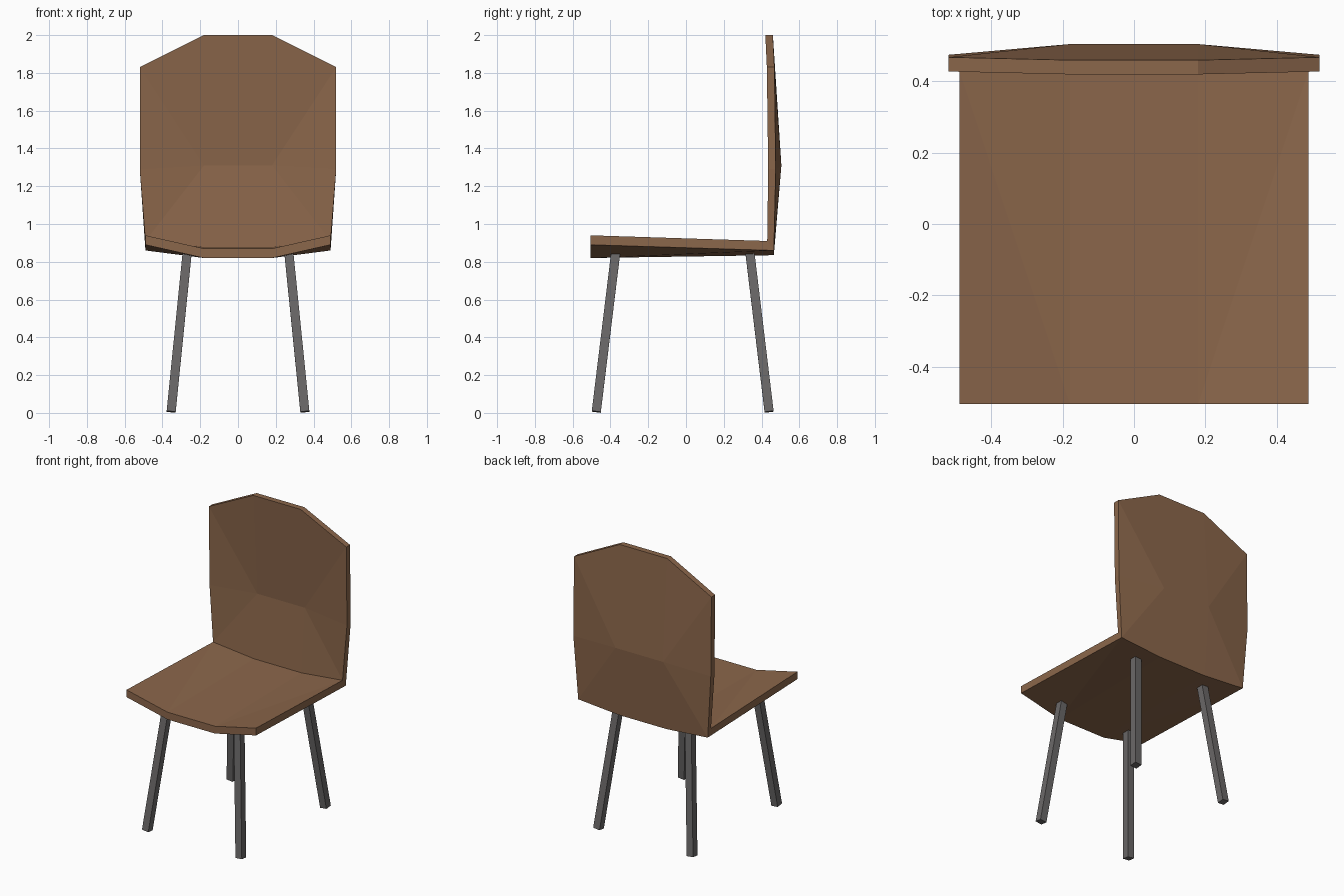
import bpy, bmesh
from mathutils import Vector, Matrix

if "Cube" in bpy.data.objects:
    bpy.data.objects.remove(bpy.data.objects["Cube"])


def material(name, rgb):
    m = bpy.data.materials.new(name)
    m.diffuse_color = (*rgb, 1)
    m.use_nodes = True
    m.node_tree.nodes["Principled BSDF"].inputs["Base Color"].default_value = m.diffuse_color
    return m


wood = material("brown wood", (0.26, 0.135, 0.07))
metal = material("grey metal", (0.145, 0.138, 0.138))


def finish(bm, name, mat):
    bmesh.ops.recalc_face_normals(bm, faces=bm.faces)
    me = bpy.data.meshes.new(name)
    bm.to_mesh(me)
    bm.free()
    me.materials.append(mat)
    ob = bpy.data.objects.new(name, me)
    bpy.context.collection.objects.link(ob)


# Bent shell: rows run from seat front, over the bend, to the top of the back.
# Each row holds the (x, y, z) of its inner and outer column.
sitting_side = [((.18, -.505, .87), (.49, -.505, .94)),
                ((.18, .43, .878), (.49, .43, .91)),
                ((.18, .465, 1.31), (.52, .435, 1.29)),
                ((.18, .42, 2.0), (.52, .428, 1.83))]
rear_side = [((.18, -.505, .82), (.49, -.505, .89)),
             ((.18, .465, .835), (.49, .465, .86)),
             ((.18, .505, 1.31), (.52, .475, 1.29)),
             ((.18, .46, 2.0), (.52, .468, 1.83))]

bm = bmesh.new()


def sheet(rows):
    grid = []
    for inner, outer in rows:
        pts = [(-outer[0], *outer[1:]), (-inner[0], *inner[1:]), inner, outer]
        grid.append([bm.verts.new(p) for p in pts])
    for r in range(3):
        a, b = grid[r], grid[r + 1]
        bm.faces.new((a[1], a[2], b[2], b[1]))
        # side panels fold from inner even rows to outer odd rows
        for i, o in ((1, 0), (2, 3)):
            if r % 2 == 0:
                bm.faces.new((a[i], a[o], b[o]))
                bm.faces.new((a[i], b[o], b[i]))
            else:
                bm.faces.new((b[i], b[o], a[o]))
                bm.faces.new((b[i], a[o], a[i]))
    # outline loop
    return (grid[0] + [g[3] for g in grid[1:]] + grid[3][2::-1]
            + [g[0] for g in grid[2:0:-1]])


rim_a, rim_b = sheet(sitting_side), sheet(rear_side)
n = len(rim_a)
for k in range(n):
    j = (k + 1) % n
    bm.faces.new((rim_a[k], rim_a[j], rim_b[j], rim_b[k]))
finish(bm, "seat_and_back", wood)


# Splayed square legs
def leg(name, foot, top, size=.048):
    foot, top = Vector(foot), Vector(top)
    axis = top - foot
    rot = Vector((0, 0, 1)).rotation_difference(axis).to_matrix().to_4x4()
    bm = bmesh.new()
    bmesh.ops.create_cube(bm, size=1, matrix=Matrix.Translation((foot + top) / 2)
                          @ rot @ Matrix.Diagonal((size, size, axis.length, 1)))
    finish(bm, name, metal)


for s, side in ((-1, "left"), (1, "right")):
    leg(f"front_leg_{side}", (s * .354, -.475, .006), (s * .269, -.372, .85))
    leg(f"rear_leg_{side}", (s * .354, .44, .006), (s * .269, .338, .85))
